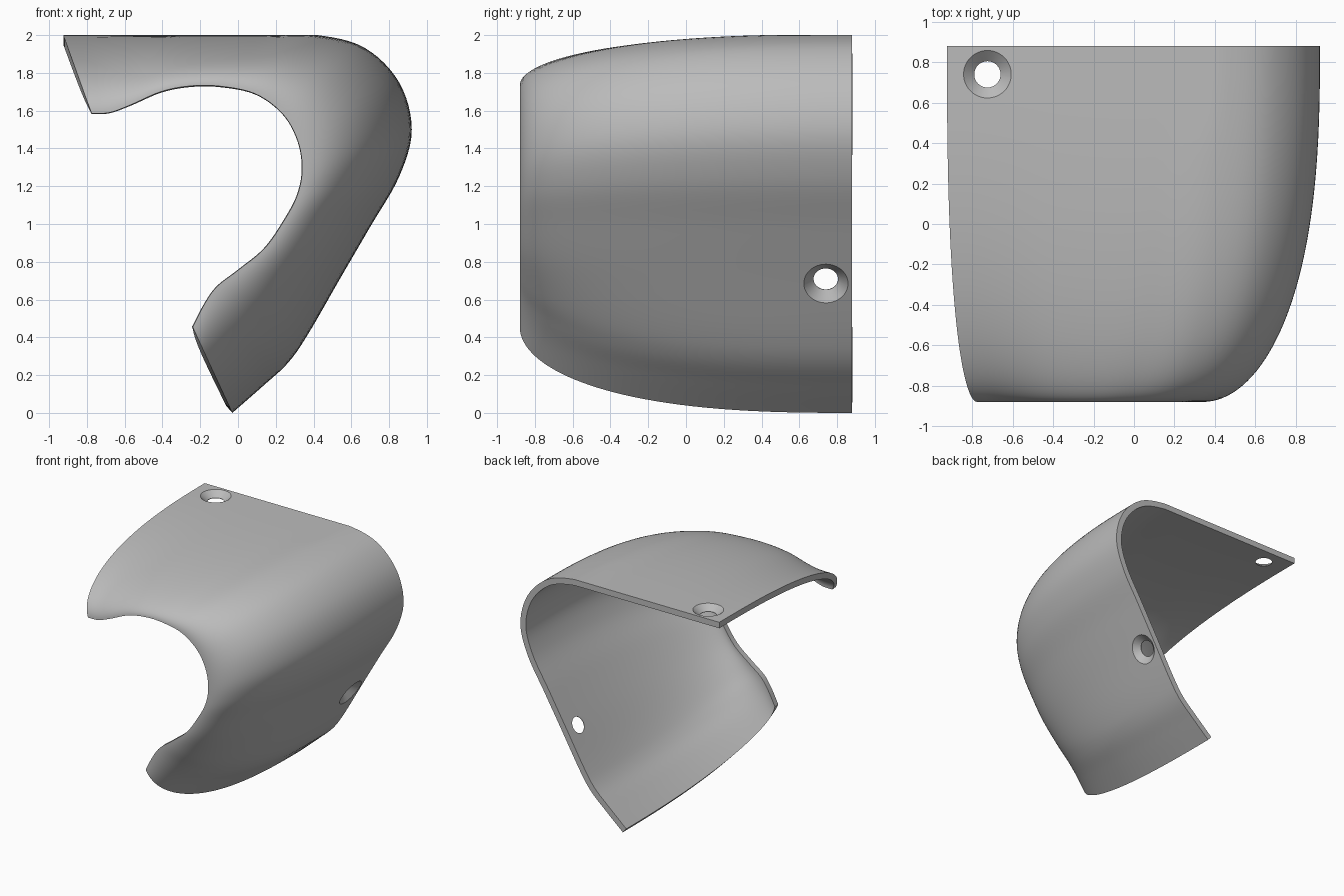
import bpy
import bmesh
import math
from mathutils import Vector

default = bpy.data.objects.get("Cube")
if default:
    bpy.data.objects.remove(default)

THICKNESS = 0.05
HALF_DEPTH = 0.88
ROWS = 36
STEPS = 6

# Flat grey plastic
grey = bpy.data.materials.new("grey")
grey.use_nodes = True
colour = (0.5, 0.5, 0.5, 1)
grey.diffuse_color = colour
grey.node_tree.nodes["Principled BSDF"].inputs["Base Color"].default_value = colour


def smooth_path(points, steps):
    """Catmull-Rom curve through (x, z) points."""
    pts = [Vector(p) for p in points]
    pts = [2 * pts[0] - pts[1]] + pts + [2 * pts[-1] - pts[-2]]
    path = []
    for a, b, c, d in zip(pts, pts[1:], pts[2:], pts[3:]):
        for k in range(steps):
            t = k / steps
            path.append(b + 0.5 * t * (c - a + t * (2 * a - 5 * b + 4 * c - d
                                                    + t * (3 * (b - c) + d - a))))
    path.append(pts[-2])
    return path


# Back profile: flat top, round corner, sloping side, turned-in foot
corner = Vector((0.42, 1.5))
back = [(x, 2) for x in (-0.925, -0.75, -0.57, -0.35, -0.1, 0.15)]
for angle in (90, 60, 30, 0, -30):
    a = math.radians(angle)
    back.append(corner + 0.5 * Vector((math.cos(a), math.sin(a))))
back += [(0.70, 0.985), (0.54, 0.71), (0.37, 0.415),
         (0.265, 0.265), (0.13, 0.14), (-0.03, 0)]

# Front profile: edge of the rounded opening
front = [(-0.775, 1.585), (-0.68, 1.59), (-0.57, 1.63), (-0.41, 1.70),
         (-0.26, 1.73), (-0.10, 1.73), (0.09, 1.69), (0.235, 1.585),
         (0.315, 1.445), (0.34, 1.295), (0.315, 1.155), (0.245, 1.02),
         (0.14, 0.87), (0, 0.755), (-0.11, 0.67), (-0.175, 0.58),
         (-0.24, 0.455)]
back_path = smooth_path(back, STEPS)
front_path = smooth_path(front, STEPS)

# Outer skin: loft that rolls over from the back profile to the opening
bm = bmesh.new()
rows = []
for i in range(ROWS + 1):
    angle = math.pi / 2 * i / ROWS
    y = HALF_DEPTH * (1 - 2 * math.sin(angle) ** (2 / 2.6))
    blend = 1 - math.cos(angle)
    row = []
    for p, q in zip(back_path, front_path):
        point = p.lerp(q, blend)
        row.append(bm.verts.new((point.x, y, min(point.y, 2))))
    rows.append(row)
for r, s in zip(rows, rows[1:]):
    for j in range(len(r) - 1):
        bm.faces.new((r[j], s[j], s[j + 1], r[j + 1]))
mesh = bpy.data.meshes.new("cover_shell")
bm.to_mesh(mesh)
bm.free()
shell = bpy.data.objects.new("cover_shell", mesh)
bpy.context.collection.objects.link(shell)
mesh.materials.append(grey)

solid = shell.modifiers.new("wall", 'SOLIDIFY')
solid.thickness = THICKNESS
solid.offset = -1
solid.use_even_offset = True


def countersink_cutter(name, centre, normal, sides=48):
    """Lathed cutter for a countersunk screw hole, cut along the normal."""
    bm = bmesh.new()
    rings = []
    for radius, height in ((0.175, 0.05), (0.065, -0.047), (0.065, -0.12)):
        rings.append([bm.verts.new((radius * math.cos(math.tau * k / sides),
                                    radius * math.sin(math.tau * k / sides),
                                    height)) for k in range(sides)])
    for r, s in zip(rings, rings[1:]):
        for k in range(sides):
            n = (k + 1) % sides
            bm.faces.new((r[k], s[k], s[n], r[n]))
    bm.faces.new(rings[0])
    bm.faces.new(rings[-1][::-1])
    bmesh.ops.recalc_face_normals(bm, faces=bm.faces)
    me = bpy.data.meshes.new(name)
    bm.to_mesh(me)
    bm.free()
    me.materials.append(grey)
    cutter = bpy.data.objects.new(name, me)
    cutter.location = centre
    cutter.rotation_mode = 'QUATERNION'
    cutter.rotation_quaternion = Vector(normal).to_track_quat('Z', 'Y')
    cutter.hide_render = True
    bpy.context.collection.objects.link(cutter)
    return cutter


# Screw holes in the top and in the sloping side
cutters = [
    countersink_cutter("top_hole_cutter", (-0.725, 0.74, 2), (0, 0, 1)),
    countersink_cutter("side_hole_cutter", (0.526, 0.74, 0.685), (0.866, 0, -0.5)),
]
for cutter in cutters:
    cut = shell.modifiers.new(cutter.name, 'BOOLEAN')
    cut.operation = 'DIFFERENCE'
    cut.solver = 'EXACT'
    cut.object = cutter

# Bake the wall and holes, then drop the cutters
bpy.context.view_layer.update()
graph = bpy.context.evaluated_depsgraph_get()
baked = bpy.data.meshes.new_from_object(shell.evaluated_get(graph))
shell.modifiers.clear()
shell.data = baked
for cutter in cutters:
    bpy.data.objects.remove(cutter)

# Smooth shading with crisp rims
bpy.ops.object.select_all(action='DESELECT')
shell.select_set(True)
bpy.context.view_layer.objects.active = shell
bpy.ops.object.shade_smooth_by_angle(angle=math.radians(30))
